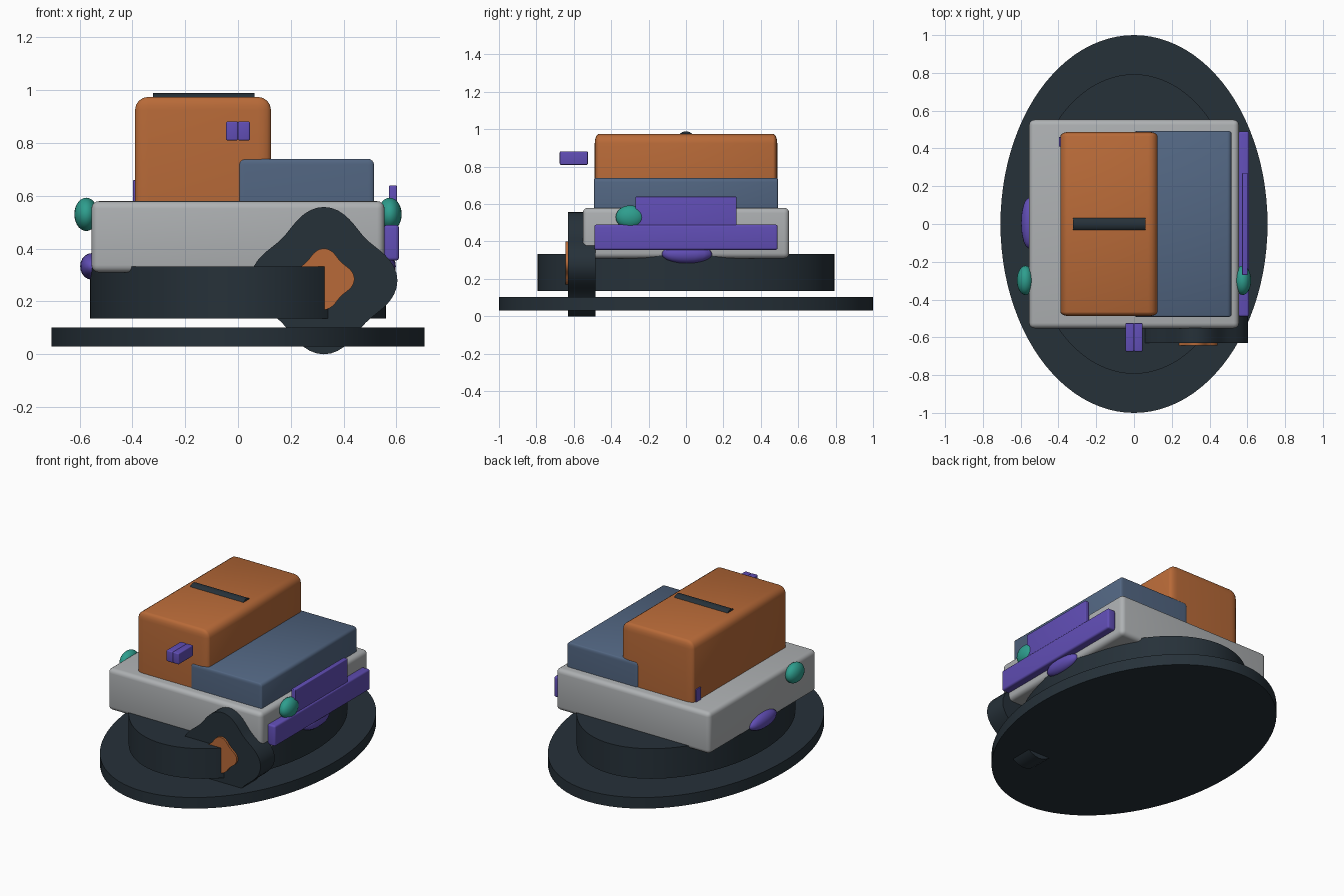
import bpy
import bmesh
import math
from mathutils import Matrix, Vector

if "Cube" in bpy.data.objects:
    bpy.data.objects.remove(bpy.data.objects["Cube"], do_unlink=True)


def material(name, red, green, blue):
    color = [((v / 255 + 0.055) / 1.055) ** 2.4 for v in (red, green, blue)] + [1]
    mat = bpy.data.materials.new(name)
    mat.use_nodes = True
    mat.diffuse_color = color
    mat.node_tree.nodes["Principled BSDF"].inputs["Base Color"].default_value = color
    return mat


DARK = material("dark slate", 38, 49, 57)
GREY = material("light grey", 174, 177, 179)
ORANGE = material("burnt orange", 184, 106, 56)
BLUE = material("slate blue", 82, 102, 130)
PURPLE = material("purple", 97, 78, 182)
TEAL = material("teal", 46, 158, 142)


def finish(name, bm, mat, angle=35):
    bmesh.ops.recalc_face_normals(bm, faces=bm.faces)
    mesh = bpy.data.meshes.new(name)
    bm.to_mesh(mesh)
    bm.free()
    obj = bpy.data.objects.new(name, mesh)
    bpy.context.collection.objects.link(obj)
    mesh.materials.append(mat)
    bpy.ops.object.select_all(action="DESELECT")
    obj.select_set(True)
    bpy.context.view_layer.objects.active = obj
    bpy.ops.object.shade_smooth_by_angle(angle=math.radians(angle))
    return obj


def box(name, low, high, mat, bevel=0.01, squash=1.0):
    """Rounded box; squash shrinks the rounding along y."""
    low, high = Vector(low), Vector(high)
    size, mid = high - low, (low + high) / 2
    size.y /= squash
    bm = bmesh.new()
    bmesh.ops.create_cube(bm, size=1)
    bmesh.ops.scale(bm, vec=size, verts=bm.verts)
    bmesh.ops.bevel(bm, geom=bm.edges[:], offset=bevel, segments=4,
                    profile=0.5, affect="EDGES")
    bmesh.ops.scale(bm, vec=(1, squash, 1), verts=bm.verts)
    bmesh.ops.translate(bm, vec=mid, verts=bm.verts)
    return finish(name, bm, mat)


def ellipsoid(name, center, radii, mat, segments=24, rings=14):
    bm = bmesh.new()
    bmesh.ops.create_uvsphere(bm, u_segments=segments, v_segments=rings, radius=1)
    bmesh.ops.scale(bm, vec=radii, verts=bm.verts)
    bmesh.ops.translate(bm, vec=center, verts=bm.verts)
    return finish(name, bm, mat, 60)


def oval_cylinder(name, center, radii, mat, along_x=False):
    """Cylinder with half sizes radii, upright or lying along x."""
    bm = bmesh.new()
    bmesh.ops.create_cone(bm, cap_ends=True, segments=96, radius1=1, radius2=1, depth=2)
    if along_x:
        bmesh.ops.rotate(bm, verts=bm.verts, matrix=Matrix.Rotation(math.pi / 2, 3, "Y"))
    bmesh.ops.scale(bm, vec=radii, verts=bm.verts)
    bmesh.ops.translate(bm, vec=center, verts=bm.verts)
    return finish(name, bm, mat)


def lobed_disc(name, x, z, radius, wave, front, back, mat):
    """Four-lobed outline extruded along y."""
    bm = bmesh.new()
    ring = []
    for i in range(64):
        a = math.tau * i / 64
        r = radius + wave * math.cos(4 * a)
        ring.append(bm.verts.new((x + r * math.cos(a), front, z + r * math.sin(a))))
    face = bm.faces.new(ring)
    side = bmesh.ops.extrude_face_region(bm, geom=[face])["geom"]
    moved = [v for v in side if isinstance(v, bmesh.types.BMVert)]
    bmesh.ops.translate(bm, vec=(0, back - front, 0), verts=moved)
    return finish(name, bm, mat)


# Oval base plate and turntable
oval_cylinder("base_plate", (0, 0, 0.066), (0.707, 1.0, 0.036), DARK)
oval_cylinder("turntable_drum", (0, 0, 0.234), (0.56, 0.793, 0.098), DARK)

# Main body with cabin and side deck
box("body", (-0.555, -0.552, 0.31), (0.555, 0.552, 0.58), GREY, 0.028)
box("cabin", (-0.39, -0.488, 0.5), (0.125, 0.488, 0.975), ORANGE, 0.05, 0.45)
box("side_deck", (0.003, -0.493, 0.5), (0.515, 0.493, 0.74), BLUE, 0.022, 0.4)
oval_cylinder("roof_bar", (-0.13, 0, 0.947), (0.192, 0.043, 0.042), DARK, True)

# Split block floating ahead of the cabin
for side, label in ((-1, "right"), (1, "left")):
    box("front_block_" + label, (side * 0.0225 - 0.0225, -0.675, 0.81),
        (side * 0.0225 + 0.0225, -0.525, 0.882), PURPLE, 0.006)

# Side lamps and lower pods
for side, label in ((-1, "right"), (1, "left")):
    ellipsoid("lamp_" + label, (side * 0.575, -0.298, 0.53), (0.045, 0.078, 0.063), TEAL)
    ellipsoid("pod_" + label, (side * 0.555, 0.005, 0.333), (0.043, 0.135, 0.05),
              PURPLE, 16, 10)

# Side rails
box("lower_rail", (0.553, -0.49, 0.355), (0.61, 0.49, 0.49), PURPLE, 0.012)
box("upper_rail", (0.572, -0.27, 0.42), (0.602, 0.27, 0.64), PURPLE, 0.005)
box("cabin_peg", (-0.398, 0.41, 0.56), (-0.375, 0.46, 0.66), PURPLE, 0.004)

# Lobed front wheel and hub
lobed_disc("front_wheel", 0.325, 0.279, 0.252, 0.027, -0.63, -0.485, DARK)
lobed_disc("front_wheel_hub", 0.325, 0.285, 0.104, 0.012, -0.643, -0.6, ORANGE)
